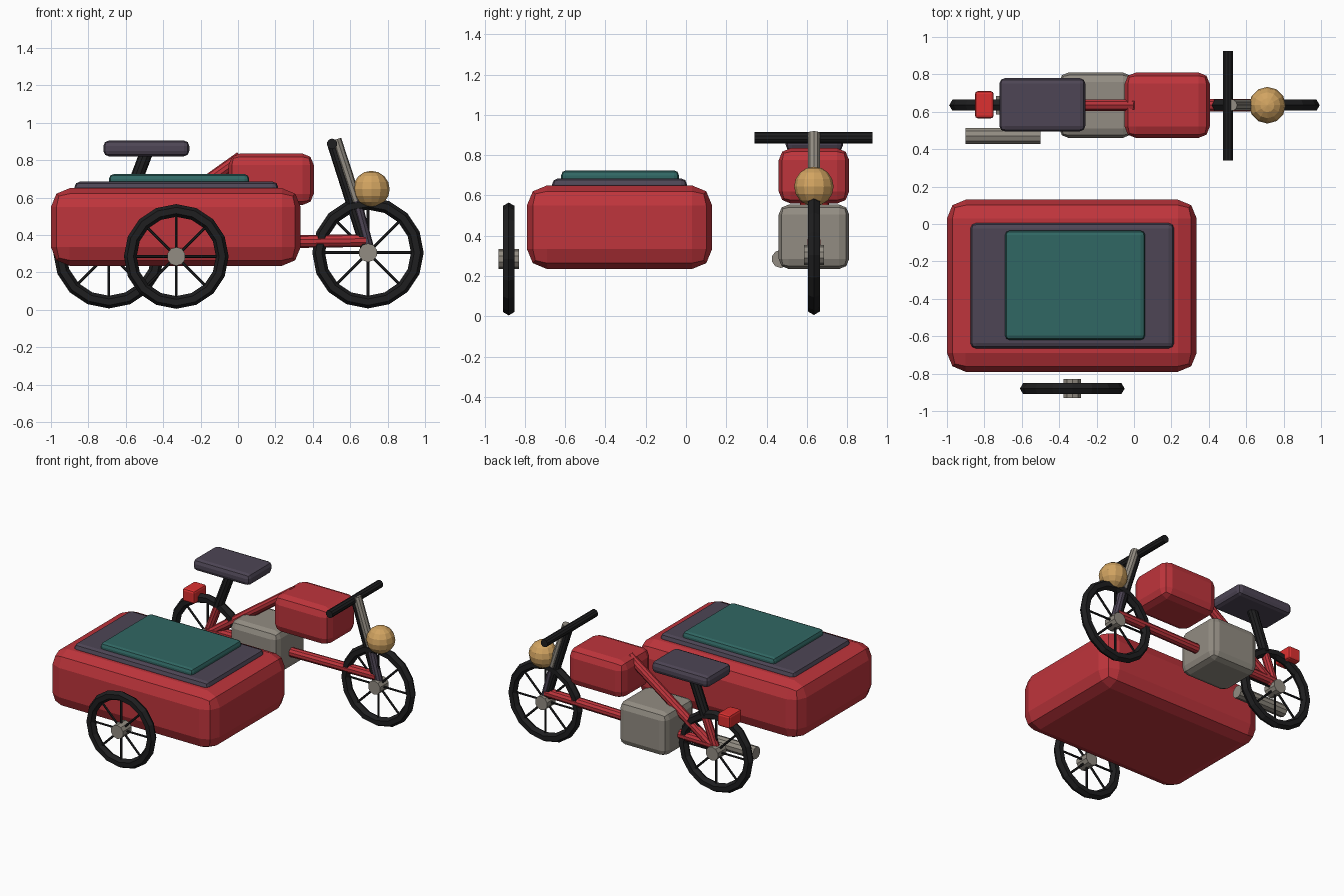
import bpy, math
from mathutils import Vector

if "Cube" in bpy.data.objects:
    bpy.data.objects.remove(bpy.data.objects["Cube"], do_unlink=True)


def material(name, rgb):
    m = bpy.data.materials.new(name)
    m.use_nodes = True
    m.diffuse_color = (*rgb, 1)
    m.node_tree.nodes["Principled BSDF"].inputs["Base Color"].default_value = (*rgb, 1)
    return m


RED = material("red paint", (0.52, 0.035, 0.045))
LIGHT = material("tail light red", (0.72, 0.03, 0.03))
BLACK = material("black rubber", (0.013, 0.013, 0.014))
GREY = material("warm grey metal", (0.29, 0.265, 0.225))
PURPLE = material("dark plum leather", (0.075, 0.06, 0.09))
TEAL = material("teal cover", (0.03, 0.135, 0.125))
SAND = material("sand yellow", (0.64, 0.37, 0.12))
BIKE_Y = 0.635


def finish(name, mat):
    ob = bpy.context.object
    ob.name = name
    ob.data.materials.append(mat)
    return ob


def box(name, mat, x, y, z, bevel, segments=2):
    """Bevelled box given as (low, high) extents on each axis."""
    centre = [(a + b) / 2 for a, b in (x, y, z)]
    bpy.ops.mesh.primitive_cube_add(size=1, location=centre)
    ob = finish(name, mat)
    ob.scale = [b - a for a, b in (x, y, z)]
    bpy.ops.object.transform_apply(location=False, rotation=False, scale=True)
    mod = ob.modifiers.new("Bevel", "BEVEL")
    mod.width = bevel
    mod.segments = segments
    return ob


def tube(name, mat, start, end, radius, sides=10):
    a, b = Vector(start), Vector(end)
    bpy.ops.mesh.primitive_cylinder_add(vertices=sides, radius=radius, depth=(b - a).length,
                                        location=(a + b) / 2)
    ob = finish(name, mat)
    ob.rotation_euler = (b - a).to_track_quat("Z", "Y").to_euler()
    return ob


def bike_tube(name, mat, start, end, radius):
    """Tube in the centre plane of the bike, given by (x, z) ends."""
    return tube(name, mat, (start[0], BIKE_Y, start[1]), (end[0], BIKE_Y, end[1]), radius)


def wheel(name, x, y, z, radius):
    minor = 0.034
    bpy.ops.mesh.primitive_torus_add(major_segments=16, minor_segments=6,
                                     major_radius=radius - minor, minor_radius=minor,
                                     location=(x, y, z), rotation=(math.pi / 2, 0, 0))
    finish(name + "_tyre", BLACK)
    tube(name + "_hub", GREY, (x, y - 0.05, z), (x, y + 0.05, z), 0.05)
    reach = radius - minor
    for i in range(4):
        a = i * math.pi / 4
        dx, dz = reach * math.cos(a), reach * math.sin(a)
        tube(f"{name}_spoke_pair_{i + 1}", BLACK, (x - dx, y, z - dz), (x + dx, y, z + dz), 0.008, 6)


# Wheels
wheel("front_wheel", 0.695, BIKE_Y, 0.305, 0.298)
wheel("rear_wheel", -0.69, BIKE_Y, 0.305, 0.298)
wheel("sidecar_wheel", -0.33, -0.88, 0.285, 0.28)

# Sidecar body and its stacked covers
box("sidecar_body", RED, (-1.0, 0.335), (-0.79, 0.13), (0.235, 0.65), 0.1)
box("sidecar_rim_cover", PURPLE, (-0.875, 0.215), (-0.665, 0.005), (0.61, 0.685), 0.03)
box("sidecar_seat_cover", TEAL, (-0.69, 0.06), (-0.62, -0.035), (0.65, 0.725), 0.025)

# Engine, tank, saddle
box("engine_block", GREY, (-0.4, -0.01), (0.46, 0.81), (0.235, 0.555), 0.05)
box("fuel_tank", RED, (-0.05, 0.405), (0.46, 0.81), (0.56, 0.835), 0.06)
box("saddle", PURPLE, (-0.72, -0.26), (0.495, 0.78), (0.82, 0.905), 0.03)
box("tail_light", LIGHT, (-0.85, -0.75), (0.565, 0.71), (0.535, 0.63), 0.015)

# Frame
bike_tube("lower_frame", RED, (-0.68, 0.35), (0.685, 0.37), 0.034)
bike_tube("upper_frame", RED, (-0.68, 0.32), (0.015, 0.815), 0.033)
bike_tube("rear_stay", RED, (-0.69, 0.32), (-0.53, 0.73), 0.03)
bike_tube("saddle_post", BLACK, (-0.6, 0.55), (-0.49, 0.84), 0.035)

# Steering
bike_tube("fork", BLACK, (0.505, 0.885), (0.685, 0.32), 0.028)
bike_tube("steering_head", GREY, (0.522, 0.91), (0.63, 0.58), 0.031)
bike_tube("lower_fork", PURPLE, (0.625, 0.6), (0.7, 0.32), 0.03)
tube("handlebar", BLACK, (0.503, 0.34, 0.887), (0.503, 0.925, 0.887), 0.028)

# Headlamp
bpy.ops.mesh.primitive_uv_sphere_add(segments=12, ring_count=8, radius=0.098,
                                     location=(0.713, BIKE_Y, 0.645))
finish("headlamp", SAND)

# Exhaust
tube("exhaust_pipe", GREY, (-0.9, 0.47, 0.285), (-0.5, 0.47, 0.285), 0.045)
